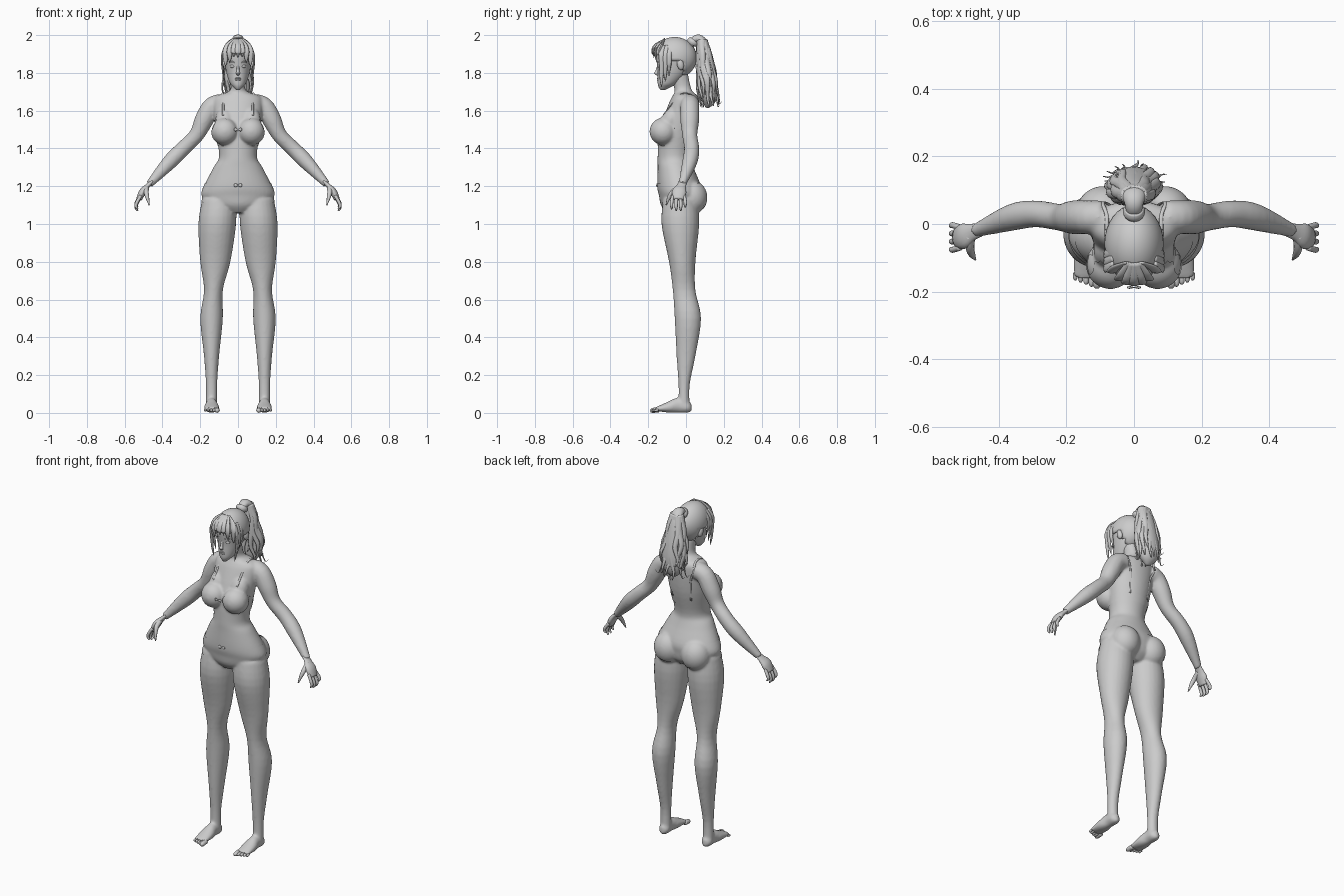
import bpy, bmesh, math, random
from mathutils import Vector, Matrix

random.seed(4)
if "Cube" in bpy.data.objects:
    bpy.data.objects.remove(bpy.data.objects["Cube"])

grey = bpy.data.materials.new("plain grey")
grey.use_nodes = True
colour = (.6, .6, .6, 1)
grey.diffuse_color = colour
grey.node_tree.nodes["Principled BSDF"].inputs["Base Color"].default_value = colour

ACROSS, DEEP, UP = Vector((1, 0, 0)), Vector((0, 1, 0)), Vector((0, 0, 1))


def smooth_rows(rows, steps=4):
    """Catmull-Rom interpolation of rows (x, y, z, radius, second radius)."""
    result, last = [], len(rows) - 1
    for i in range(last):
        before, start, end, after = rows[max(i - 1, 0)], rows[i], rows[i + 1], rows[min(i + 2, last)]
        for s in range(steps):
            t = s / steps
            row = []
            for a, b, c, d in zip(before, start, end, after):
                leave, arrive = (c - a) / 2, (d - b) / 2
                row.append(b + t * leave + t * t * (3 * (c - b) - 2 * leave - arrive)
                           + t ** 3 * (2 * (b - c) + leave + arrive))
            result.append(row)
    return result + [rows[-1]]


def loft(bm, rows, reference=None, flat=1, sides=24, mirror=False):
    """Skin elliptical rings: level without a reference, else square to the path."""
    points = smooth_rows([row if len(row) == 5 else (*row, row[3] * flat) for row in rows])
    for sign in ((1, -1) if mirror else (1,)):
        rings = []
        for i, (x, y, z, wide, thick) in enumerate(points):
            u, v = ACROSS, DEEP
            if reference:
                ahead, behind = points[min(i + 1, len(points) - 1)], points[max(i - 1, 0)]
                tangent = (Vector(ahead[:3]) - Vector(behind[:3])).normalized()
                u = (reference - tangent * reference.dot(tangent)).normalized()
                v = tangent.cross(u)
            ring = []
            for k in range(sides):
                angle = math.tau * k / sides
                p = Vector((x, y, z))
                p += u * max(wide, .001) * math.cos(angle) + v * max(thick, .001) * math.sin(angle)
                ring.append(bm.verts.new((p.x * sign, p.y, p.z)))
            rings.append(ring)
        for lower, upper in zip(rings, rings[1:]):
            for k in range(sides):
                n = (k + 1) % sides
                bm.faces.new((lower[k], lower[n], upper[n], upper[k]))
        bm.faces.new(rings[0][::-1])
        bm.faces.new(rings[-1])


def stack(rows):
    """Turn (height, half width, front, back) into level rings."""
    return [(0, (front + back) / 2, z, width, (back - front) / 2) for z, width, front, back in rows]


def ball(bm, centre, radii, mirror=False, tilt=0):
    for sign in ((1, -1) if mirror else (1,)):
        place = Matrix.Translation((centre[0] * sign, *centre[1:]))
        turn = Matrix.Rotation(tilt, 4, 'X')
        bmesh.ops.create_uvsphere(bm, u_segments=32, v_segments=20, radius=1,
                                  matrix=place @ turn @ Matrix.Diagonal((*radii, 1)))


def finish(name, bm, recalculate=True):
    if recalculate:
        bmesh.ops.recalc_face_normals(bm, faces=bm.faces)
    mesh = bpy.data.meshes.new(name)
    bm.to_mesh(mesh)
    bm.free()
    mesh.materials.append(grey)
    mesh.shade_smooth()
    obj = bpy.data.objects.new(name, mesh)
    bpy.context.collection.objects.link(obj)
    return obj


# Torso and neck
bm = bmesh.new()
loft(bm, stack([(1.06, .07, -.1, .03), (1.1, .15, -.13, .07), (1.15, .19, -.14, .08),
                (1.2, .18, -.15, .08), (1.3, .13, -.15, .04), (1.36, .1, -.15, .03),
                (1.5, .12, -.14, .06), (1.64, .13, -.09, .07), (1.68, .11, -.07, .06),
                (1.71, .04, -.06, .03), (1.8, .04, -.09, .01)]), sides=40)
# Legs
loft(bm, [(.1, -.03, 1.13, .09, .09), (.11, -.03, 1, .1, .1), (.12, -.02, .8, .08, .07),
          (.13, -.01, .65, .05, .06), (.14, .01, .5, .06, .07), (.14, 0, .3, .04, .05),
          (.14, -.01, .15, .03, .03), (.14, -.01, .04, .03, .03)], mirror=True)
# Arms
loft(bm, [(.09, .02, 1.64, .05), (.14, .02, 1.62, .05), (.18, .02, 1.55, .05), (.22, .02, 1.47, .04),
          (.29, .03, 1.4, .04), (.36, .02, 1.33, .04), (.47, -.02, 1.21, .02)], DEEP, mirror=True)
# Bust and seat
ball(bm, (.07, -.12, 1.49), (.07, .07, .07), True)
ball(bm, (.07, -.08, 1.55), (.05, .05, .07), True, -.4)
ball(bm, (.09, .03, 1.14), (.08, .08, .09), True)
# Feet
loft(bm, [(.14, .03, .03, .01, .02), (.14, .01, .03, .03, .03), (.14, -.04, .04, .03, .04),
          (.14, -.09, .03, .04, .03), (.14, -.16, .02, .04, .01)], ACROSS, mirror=True)
body = finish("body", bm)

# Fuse torso, limbs and soft forms into one skin
bpy.context.view_layer.objects.active = body
fuse = body.modifiers.new("fuse", 'REMESH')
fuse.mode, fuse.voxel_size = 'VOXEL', .007
relax = body.modifiers.new("relax", 'SMOOTH')
relax.factor, relax.iterations = .5, 8
for modifier in ("fuse", "relax"):
    bpy.ops.object.modifier_apply(modifier=modifier)
body.data.materials.clear()
body.data.materials.append(grey)
body.data.shade_smooth()
bpy.context.view_layer.update()


def on_skin(point):
    return body.closest_point_on_mesh(Vector(point))[1]


# Toes, shrinking from the inner one outwards
bm = bmesh.new()
for i in range(5):
    x, size = .11 + .016 * i, (.009 - .0006 * i if i else .013)
    tip = -.19 + .006 * i
    loft(bm, [(x, -.145, .016, size), (x, tip + size, .013, size), (x, tip, .01, size / 2)],
         ACROSS, sides=12, mirror=True)
finish("toes", bm)

# Hands: palm, four curled fingers and a thumb
bm = bmesh.new()
loft(bm, [(.455, -.017, 1.225, .021), (.48, -.025, 1.2, .026), (.505, -.036, 1.17, .038),
          (.525, -.04, 1.13, .03)], DEEP, flat=.5, sides=16, mirror=True)
for i, length in enumerate((.07, .08, .08, .06)):
    root = -.07 + .02 * i
    y = root + (i - 1.5) * .004
    loft(bm, [(.515, root, 1.15, .009), (.535, y, 1.15 - length / 2, .009),
              (.54, y, 1.15 - length * .8, .008), (.53, y, 1.15 - length, .004)],
         DEEP, sides=12, mirror=True)
loft(bm, [(.485, -.035, 1.195, .015), (.486, -.07, 1.17, .013), (.48, -.09, 1.14, .01),
          (.47, -.105, 1.1, .003)], ACROSS, sides=12, mirror=True)
finish("hands", bm)


# Underwear: trimmed copies of the skin, lifted slightly
def garment(name, planes, lift=.003):
    bm = bmesh.new()
    bm.from_mesh(body.data)
    for point, normal in planes:
        bmesh.ops.bisect_plane(bm, geom=bm.verts[:] + bm.edges[:] + bm.faces[:], plane_co=point,
                               plane_no=normal, clear_inner=True)
    bm.normal_update()
    for vert, normal in [(vert, vert.normal.copy()) for vert in bm.verts]:
        vert.co += normal * lift
    finish(name, bm, recalculate=False)


between_arms = [(ACROSS * -.15, ACROSS), (ACROSS * .15, -ACROSS)]
crotch = UP * 1.06
garment("briefs", [(UP * 1.215, -UP), (crotch, UP + ACROSS * .3), (crotch, UP - ACROSS * .3),
                   (ACROSS * .3, -ACROSS), (ACROSS * -.3, ACROSS)])
garment("bra_band", [(UP * 1.415, UP), (UP * 1.455, -UP)] + between_arms)
for side, outward in (("left", ACROSS), ("right", -ACROSS)):
    garment(side + "_bra_cup", [(Vector(), outward), (UP * 1.45, UP), (DEEP * -.06, -DEEP),
                                (UP * 1.49, outward - UP), (UP * 1.5 + outward * .135, -outward - UP * .45)])

# Shoulder straps laid on the skin
bm = bmesh.new()
strap = [(.08, -.13, 1.58), (.085, -.09, 1.64), (.085, -.03, 1.7), (.085, .03, 1.7), (.08, .08, 1.65),
         (.08, .08, 1.57), (.07, .06, 1.45)]
loft(bm, [(*on_skin(point), .006) for point in strap], ACROSS, flat=.5, sides=8, mirror=True)
finish("bra_straps", bm)

# Small bows on the underwear
for name, z in (("bra_bow", 1.5), ("briefs_bow", 1.205)):
    bm = bmesh.new()
    y = on_skin((0, -.3, z)).y - .004
    loft(bm, [(0, y, z, .003), (.013, y, z, .01), (.02, y, z, .006)], UP, flat=.4, sides=8, mirror=True)
    finish(name, bm)

# Head
bm = bmesh.new()
loft(bm, stack([(1.71, .01, -.135, -.11), (1.725, .026, -.145, -.08), (1.75, .045, -.15, -.04),
                (1.82, .065, -.15, .02), (1.92, .074, -.156, .04), (1.975, .02, -.08, 0)]), sides=36)
finish("head", bm)

# Facial features and ears
bm = bmesh.new()
loft(bm, [(0, -.145, 1.845, .006), (0, -.154, 1.81, .008), (0, -.158, 1.798, .011),
          (0, -.15, 1.787, .006)], sides=12)
for z in (1.763, 1.771):
    ball(bm, (0, -.146, z), (.015, .008, .005))
ball(bm, (.027, -.136, 1.835), (.015, .012, .009), True)
loft(bm, [(.01, -.15, 1.852, .002), (.03, -.146, 1.859, .004), (.047, -.13, 1.853, .001)],
     UP, sides=8, mirror=True)
ball(bm, (.075, -.03, 1.845), (.014, .018, .03), True, .2)
finish("face_and_ears", bm)

# Hair cap with openings for the face and ears
bm = bmesh.new()
ball(bm, (0, -.06, 1.88), (.088, .117, .11))
opening = []
for face in bm.faces:
    c = face.calc_center_median()
    if c.z < 1.785 or (c.y < -.085 and c.z < 1.905) or (c.y < -.015 and c.z < 1.87):
        opening.append(face)
bmesh.ops.delete(bm, geom=opening, context='FACES')
cap = finish("hair_cap", bm)
cap.modifiers.new("thickness", 'SOLIDIFY').thickness = .006

# Fringe, longer towards the temples
bm = bmesh.new()
for i in range(-3, 4):
    x = .022 * i
    tip = 1.88 - .006 * i * i + .01 * (i % 2)
    front = -.06 - .118 * math.sqrt(1 - (x / .09) ** 2)
    loft(bm, [(x * .3, -.115, 1.978, .01), (x * .8, front + .012, 1.945, .016), (x, front, 1.91, .016),
              (x, front + .004, tip + .02, .009), (x, front + .008, tip, .001)],
         ACROSS, flat=.4, sides=10)
finish("fringe", bm)

# Side locks hanging in front of the ears
bm = bmesh.new()
for i in range(3):
    y, tip = -.13 + .02 * i, 1.725 + .03 * i
    loft(bm, [(.062, y + .01, 1.945, .01), (.083, y, 1.9, .014), (.084, y, 1.85, .013),
              (.076, y, tip + .04, .009), (.068, y, tip, .001)], DEEP, flat=.4, sides=10, mirror=True)
finish("side_locks", bm)

# Ponytail: full core and loose curling strands
bm = bmesh.new()
loft(bm, [(0, .025, 1.945, .025), (0, .05, 1.98, .025), (0, .08, 1.97, .035), (0, .1, 1.9, .05),
          (0, .12, 1.75, .065), (0, .12, 1.66, .055), (0, .11, 1.615, .01)], ACROSS, flat=.75, sides=28)
strands, knots = 20, 8
for i in range(strands):
    angle = math.tau * i / strands
    phase, low = random.uniform(0, math.tau), random.uniform(1.61, 1.71)
    side, rear = math.cos(angle), math.sin(angle)
    rows = []
    for k in range(knots + 1):
        t = k / knots
        swell = .4 + .6 * math.sin(min(t * 2, math.pi / 2))
        wave = .012 * t * math.sin(phase + t * 11)
        rows.append((side * .074 * swell + wave, .085 + .04 * t + rear * .05 * swell + wave / 2,
                     1.975 + (low - 1.975) * t, .017 - .014 * t ** 3))
    x, y, z, radius = rows[-1]
    rows.append((x + side * .018, y + rear * .008, z + .014, .001))
    loft(bm, rows, Vector((-rear, side, 0)), flat=.55, sides=8)
finish("ponytail", bm)

# Hair tie
bm = bmesh.new()
loft(bm, [(0, .03, 1.95, .028), (0, .037, 1.962, .033), (0, .045, 1.972, .028)], ACROSS, sides=20)
finish("hair_tie", bm)
